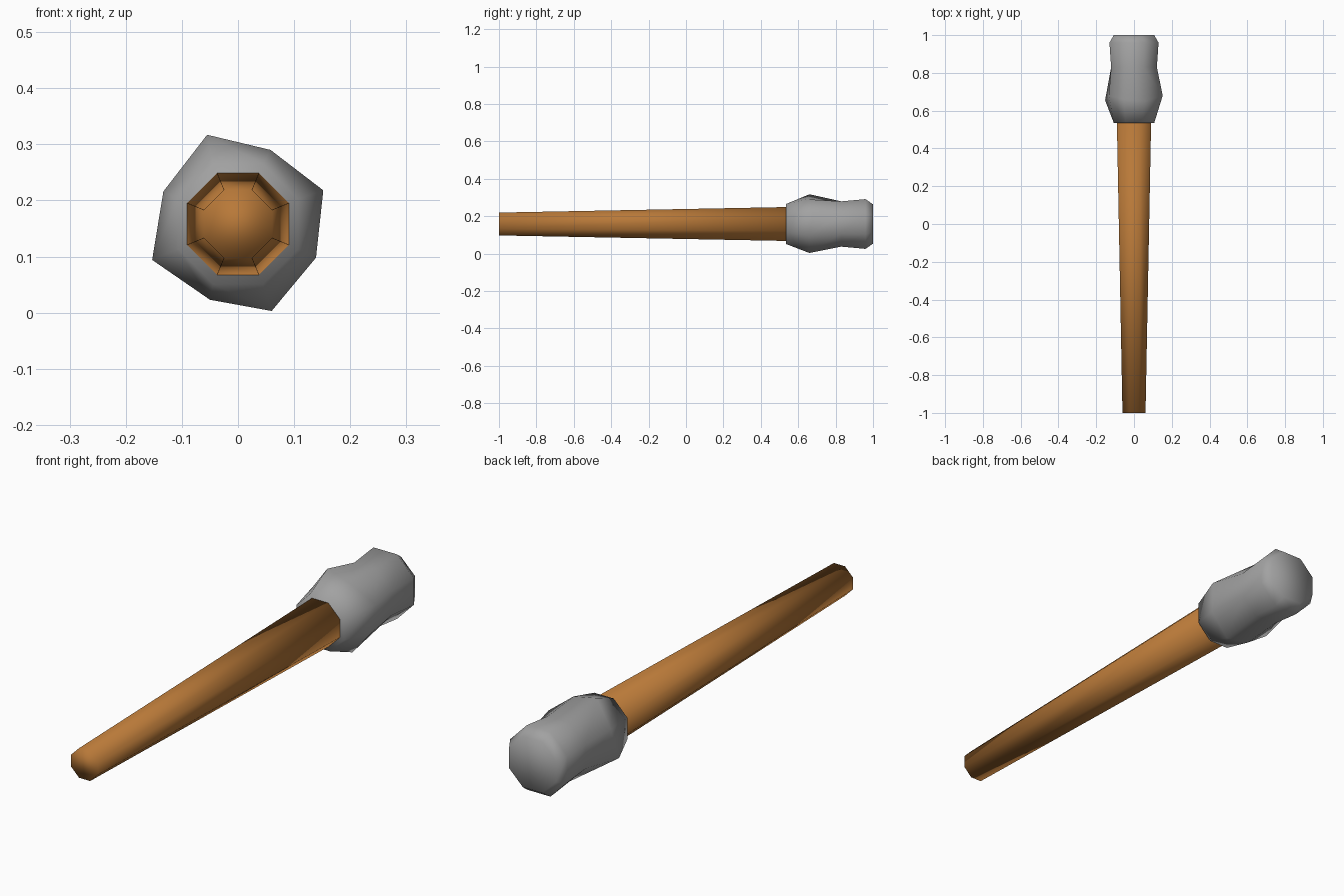
import bpy, bmesh, math

if "Cube" in bpy.data.objects:
    bpy.data.objects.remove(bpy.data.objects["Cube"])

CZ = 0.158  # height of the long axis


def material(name, rgb):
    m = bpy.data.materials.new(name)
    m.diffuse_color = (*rgb, 1)
    m.use_nodes = True
    m.node_tree.nodes["Principled BSDF"].inputs["Base Color"].default_value = m.diffuse_color
    return m


def octagon(y, rx, rz):
    """Flat-sided octagon with the given half width and half height."""
    k = 1 / math.cos(math.pi / 8)
    angles = [math.pi / 8 + i * math.pi / 4 for i in range(8)]
    return [(rx * k * math.cos(a), y, CZ + rz * k * math.sin(a)) for a in angles]


def loft(name, rings, mat):
    """Skin a list of eight-point rings and cap both ends."""
    bm = bmesh.new()
    vs = [[bm.verts.new(p) for p in ring] for ring in rings]
    for a, b in zip(vs, vs[1:]):
        for i in range(8):
            j = (i + 1) % 8
            bm.faces.new((a[i], a[j], b[j], b[i]))
    bm.faces.new(vs[0])
    bm.faces.new(vs[-1])
    bmesh.ops.recalc_face_normals(bm, faces=bm.faces)
    for f in bm.faces:
        f.smooth = True
    me = bpy.data.meshes.new(name)
    bm.to_mesh(me)
    bm.free()
    me.materials.append(mat)
    ob = bpy.data.objects.new(name, me)
    bpy.context.collection.objects.link(ob)
    return ob


wood = material("warm wood", (0.48, 0.19, 0.04))
stone = material("grey stone", (0.36, 0.36, 0.36))

# Tapered wooden handle, running slightly into the head
loft("handle", [octagon(-1, 0.061, 0.061), octagon(0.56, 0.091, 0.091)], wood)

# Irregular hammered head: the bulge ring is uneven, the rest near regular
bulge = [(0.152, 0.68, 0.218), (0.058, 0.65, 0.29), (-0.055, 0.66, 0.317), (-0.133, 0.68, 0.216),
         (-0.153, 0.655, 0.094), (-0.05, 0.66, 0.023), (0.06, 0.66, 0.003), (0.139, 0.66, 0.098)]
loft("head", [octagon(0.535, 0.107, 0.107), bulge, octagon(0.83, 0.121, 0.121),
              octagon(0.96, 0.13, 0.133), octagon(1, 0.107, 0.105)], stone)
